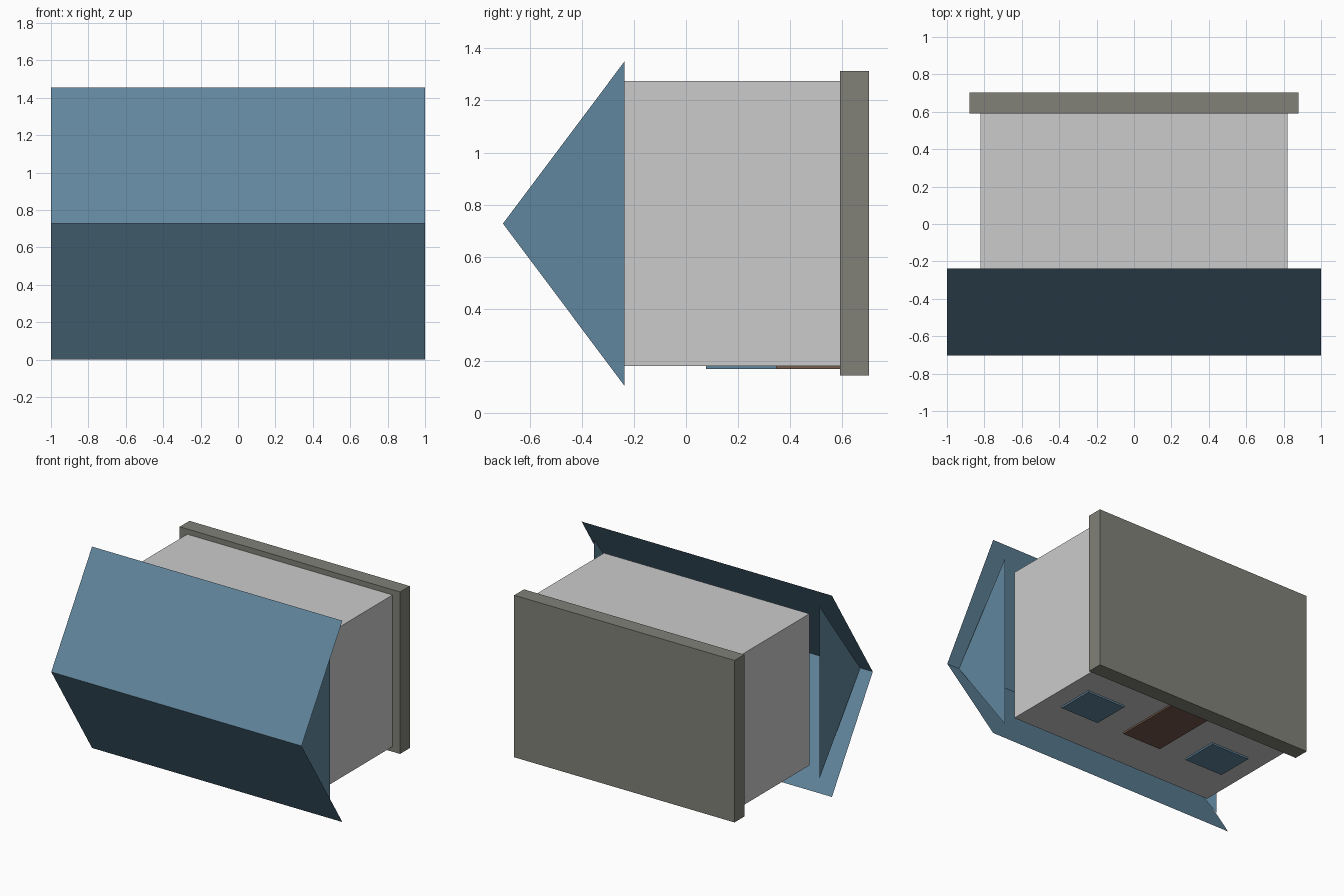
import bpy

if "Cube" in bpy.data.objects:
    bpy.data.objects.remove(bpy.data.objects["Cube"])

ZC = 0.727      # mid height of the lying house
EAVE_Y = -0.237
RIDGE_Y = -0.703


def material(name, rgb):
    m = bpy.data.materials.new(name)
    m.diffuse_color = (*rgb, 1)
    m.use_nodes = True
    m.node_tree.nodes["Principled BSDF"].inputs["Base Color"].default_value = m.diffuse_color
    return m


def mesh(name, verts, faces, mat=None):
    me = bpy.data.meshes.new(name)
    me.from_pydata(verts, [], faces)
    ob = bpy.data.objects.new(name, me)
    bpy.context.collection.objects.link(ob)
    if mat:
        me.materials.append(mat)
    return ob


def box(name, x, y, z, mat=None):
    verts = [(a, b, c) for a in x for b in y for c in z]
    faces = [(0, 1, 3, 2), (4, 6, 7, 5), (0, 4, 5, 1),
             (2, 3, 7, 6), (0, 2, 6, 4), (1, 5, 7, 3)]
    return mesh(name, verts, faces, mat)


blue = material("slate_blue", (0.12, 0.24, 0.34))
glass = material("window_blue", (0.12, 0.24, 0.34))
brown = material("door_brown", (0.18, 0.10, 0.07))
stone = material("base_stone", (0.22, 0.22, 0.19))

# Walls and base slab
box("walls", (-0.82, 0.82), (EAVE_Y, 0.592), (0.18, 1.275))
box("base_slab", (-0.88, 0.88), (0.592, 0.703), (0.143, 1.313), stone)

# Roof: two thin sheets meeting at the ridge
mesh("roof",
     [(-1, RIDGE_Y, ZC), (1, RIDGE_Y, ZC),
      (1, EAVE_Y, 2 * ZC), (-1, EAVE_Y, 2 * ZC),
      (-1, EAVE_Y, 0), (1, EAVE_Y, 0)],
     [(0, 1, 2, 3), (4, 5, 1, 0)], blue)

# Gables and windows on both sides, door in the middle
for side, s in (("left", -1), ("right", 1)):
    tri = (0, 1, 2) if s > 0 else (2, 1, 0)
    mesh(side + "_gable",
         [(0.9 * s, RIDGE_Y, ZC), (0.9 * s, EAVE_Y, ZC - 0.622),
          (0.9 * s, EAVE_Y, ZC + 0.622)], [tri], blue)
    box(side + "_window", sorted((0.375 * s, 0.68 * s)),
        (0.077, 0.348), (0.168, 0.19), glass)
box("door", (-0.155, 0.155), (0.077, 0.592), (0.168, 0.19), brown)
